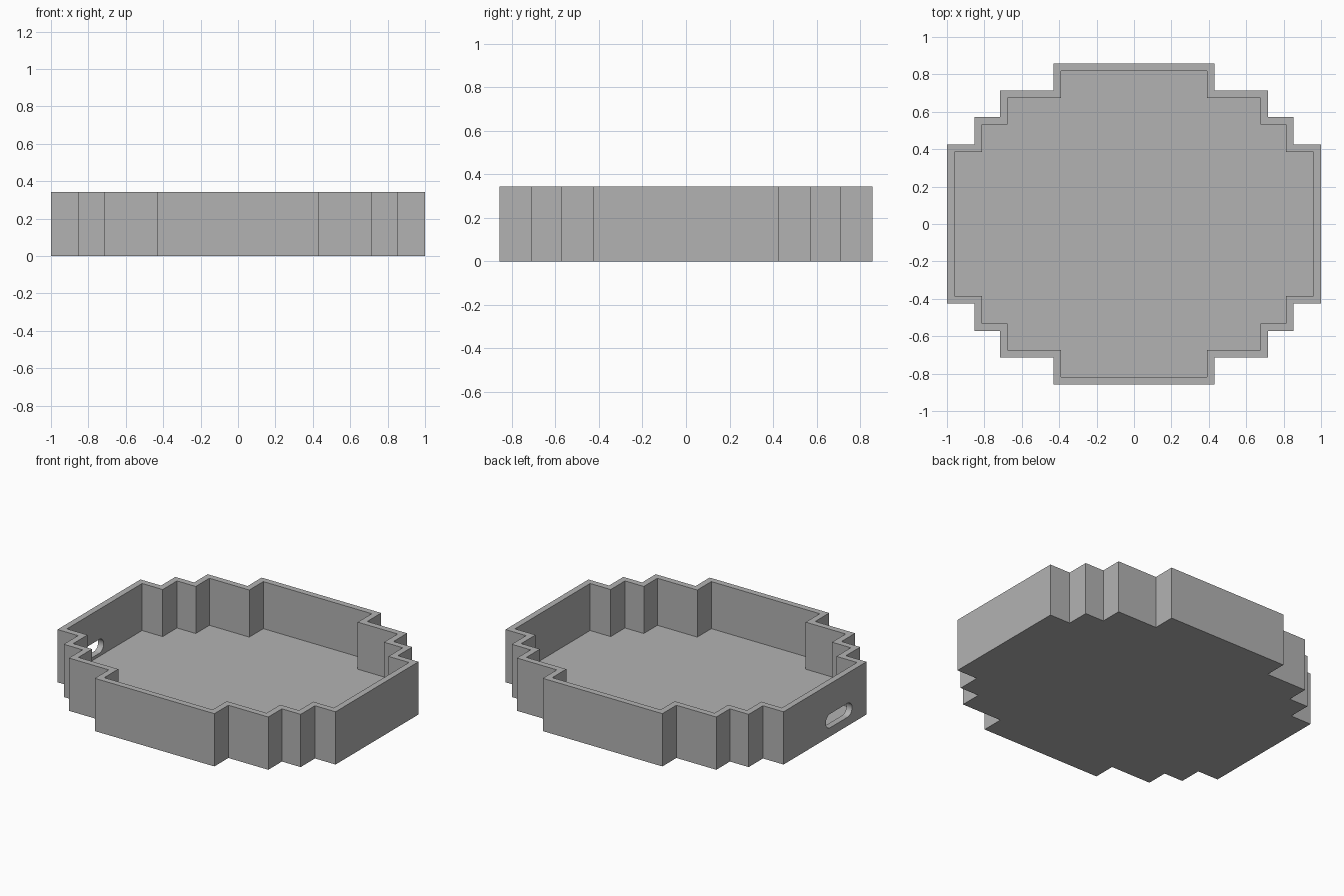
import bpy
import bmesh
from math import pi, cos, sin

HEIGHT, WALL, FLOOR = 0.343, 0.04, 0.037
STEPS_X = [1.0, 0.852, 0.717, 0.43]
STEPS_Y = [0.426, 0.573, 0.713, 0.857]

cube = bpy.data.objects.get("Cube")
if cube:
    bpy.data.objects.remove(cube, do_unlink=True)

grey = bpy.data.materials.new("plain grey")
grey.use_nodes = True
colour = (0.45, 0.45, 0.45, 1)
grey.diffuse_color = colour
grey.node_tree.nodes["Principled BSDF"].inputs["Base Color"].default_value = colour


def stepped_outline(inset):
    """Stair-stepped outline, one quadrant mirrored to all four."""
    quarter = []
    for i, (x, y) in enumerate(zip(STEPS_X, STEPS_Y)):
        if i:
            quarter.append((x - inset, STEPS_Y[i - 1] - inset))
        quarter.append((x - inset, y - inset))
    half = quarter + [(-x, y) for x, y in reversed(quarter)]
    return half + [(-x, -y) for x, y in half]


def prism(name, points, offset):
    """Extrude a closed loop of 3D points along an offset."""
    bm = bmesh.new()
    face = bm.faces.new([bm.verts.new(p) for p in points])
    grown = bmesh.ops.extrude_face_region(bm, geom=[face], use_keep_orig=True)
    moved = [g for g in grown["geom"] if isinstance(g, bmesh.types.BMVert)]
    bmesh.ops.translate(bm, verts=moved, vec=offset)
    bmesh.ops.recalc_face_normals(bm, faces=bm.faces)
    mesh = bpy.data.meshes.new(name)
    bm.to_mesh(mesh)
    bm.free()
    mesh.materials.append(grey)
    obj = bpy.data.objects.new(name, mesh)
    bpy.context.collection.objects.link(obj)
    return obj


# Tray body and the cavity that hollows it
tray = prism("stepped_tray", [(x, y, 0) for x, y in stepped_outline(0)], (0, 0, HEIGHT))
cavity = prism("cavity_cutter", [(x, y, FLOOR) for x, y in stepped_outline(WALL)], (0, 0, HEIGHT))

# Rounded cable slot through the right wall
radius, half_run, slot_y, slot_z, sides = 0.045, 0.09, -0.143, 0.102, 12
slot_loop = []
for end in (1, -1):
    for k in range(sides + 1):
        a = pi * k / sides - pi / 2
        slot_loop.append((-1.1, slot_y + end * (half_run + radius * cos(a)),
                          slot_z + end * radius * sin(a)))
slot = prism("slot_cutter", slot_loop, (0.25, 0, 0))

for cutter in (cavity, slot):
    cutter.hide_render = True
    cut = tray.modifiers.new(cutter.name, "BOOLEAN")
    cut.operation = "DIFFERENCE"
    cut.solver = "EXACT"
    cut.object = cutter

# Bake the cuts, then discard the cutters
bpy.context.view_layer.update()
graph = bpy.context.evaluated_depsgraph_get()
finished = bpy.data.meshes.new_from_object(tray.evaluated_get(graph))
tray.modifiers.clear()
tray.data = finished
for cutter in (cavity, slot):
    bpy.data.objects.remove(cutter, do_unlink=True)

# Smooth only the rounded slot ends
bpy.ops.object.select_all(action="DESELECT")
tray.select_set(True)
bpy.context.view_layer.objects.active = tray
bpy.ops.object.shade_smooth_by_angle()
